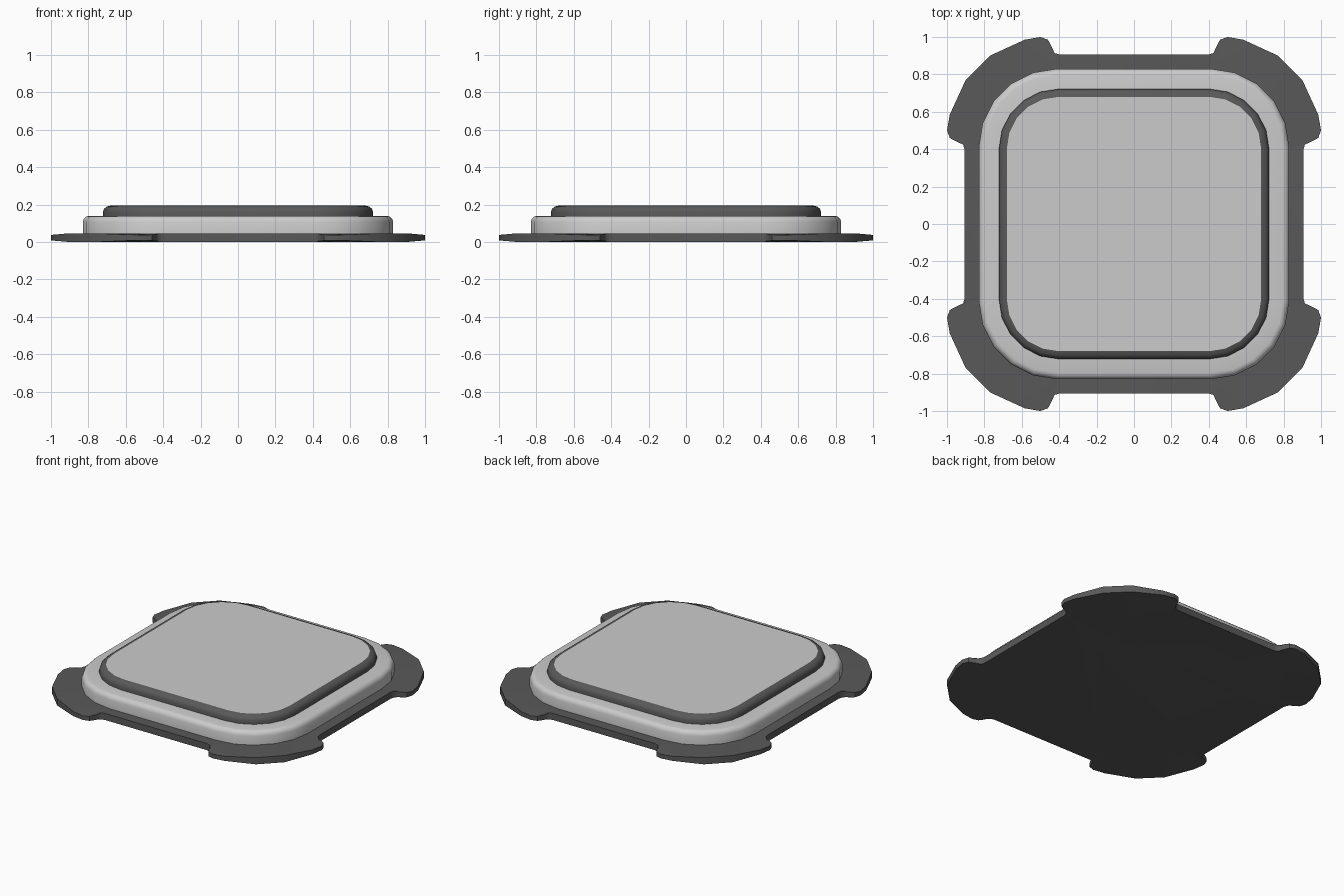
import bpy, bmesh
from math import sin, cos, pi

if "Cube" in bpy.data.objects:
    bpy.data.objects.remove(bpy.data.objects["Cube"])


def four_way(quadrant):
    """Repeat a first-quadrant outline around z by quarter turns."""
    pts = []
    for _ in range(4):
        pts += quadrant
        quadrant = [(-y, x) for x, y in quadrant]
    return pts


def rounded_square(half, radius, segs=5):
    c = half - radius
    return four_way([(c + radius * cos(i / segs * pi / 2), c + radius * sin(i / segs * pi / 2))
                     for i in range(segs + 1)])


def loft(name, loops, cap_bottom, cap_top, mat=None):
    """Bridge equal-length rings of 3D points, from bottom to top."""
    bm = bmesh.new()
    rings = [[bm.verts.new(p) for p in loop] for loop in loops]
    for lo, hi in zip(rings, rings[1:]):
        for i in range(len(lo)):
            j = (i + 1) % len(lo)
            bm.faces.new((lo[i], lo[j], hi[j], hi[i]))
    if cap_bottom:
        bm.faces.new(rings[0][::-1])
    if cap_top:
        bm.faces.new(rings[-1])
    me = bpy.data.meshes.new(name)
    bm.to_mesh(me)
    bm.free()
    ob = bpy.data.objects.new(name, me)
    bpy.context.collection.objects.link(ob)
    if mat:
        me.materials.append(mat)
    bpy.ops.object.select_all(action='DESELECT')
    ob.select_set(True)
    bpy.context.view_layer.objects.active = ob
    bpy.ops.object.shade_smooth_by_angle(angle=0.6)
    return ob


def tier(name, half, radius, profile, cap_top, mat=None):
    """Rounded-square tier; profile is a list of (inset, z)."""
    return loft(name, [[(x, y, z) for x, y in rounded_square(half - d, radius - d)]
                       for d, z in profile], False, cap_top, mat)


dark = bpy.data.materials.new("dark_grey")
dark.diffuse_color = (0.1, 0.1, 0.1, 1)
dark.use_nodes = True
dark.node_tree.nodes["Principled BSDF"].inputs["Base Color"].default_value = dark.diffuse_color

# Base plate: straight sides with four flared corner lugs that thin outward
half_lug = [(0.905, 0.395), (0.913, 0.422), (0.932, 0.438), (0.96, 0.446),
            (0.985, 0.46), (1.0, 0.5), (0.985, 0.585), (0.9, 0.77)]
outline = four_way(half_lug + [(y, x) for x, y in reversed(half_lug)])
thick = 0.047


def plate_ring(scale, top):
    ring = []
    for x, y in outline:
        droop = max(0, max(abs(x), abs(y)) - 0.9) * 0.09 if scale == 1 else 0
        ring.append((x * scale, y * scale, thick - droop if top else droop))
    return ring


loft("base_plate", [plate_ring(0.82, False), plate_ring(1, False),
                    plate_ring(1, True), plate_ring(0.82, True)], True, True, dark)

# Light body tier with a rounded shoulder
tier("body", 0.83, 0.42, [(0, 0.04), (0, 0.108), (0.006, 0.124), (0.018, 0.136),
                          (0.034, 0.14), (0.16, 0.14)], False)

# Dark rim rounding in to the panel
tier("rim", 0.722, 0.32, [(0, 0.135), (0, 0.162), (0.006, 0.178), (0.02, 0.19),
                          (0.042, 0.195)], False, dark)

# Flat light panel
tier("top_panel", 0.68, 0.278, [(0, 0.19), (0, 0.195)], True)
